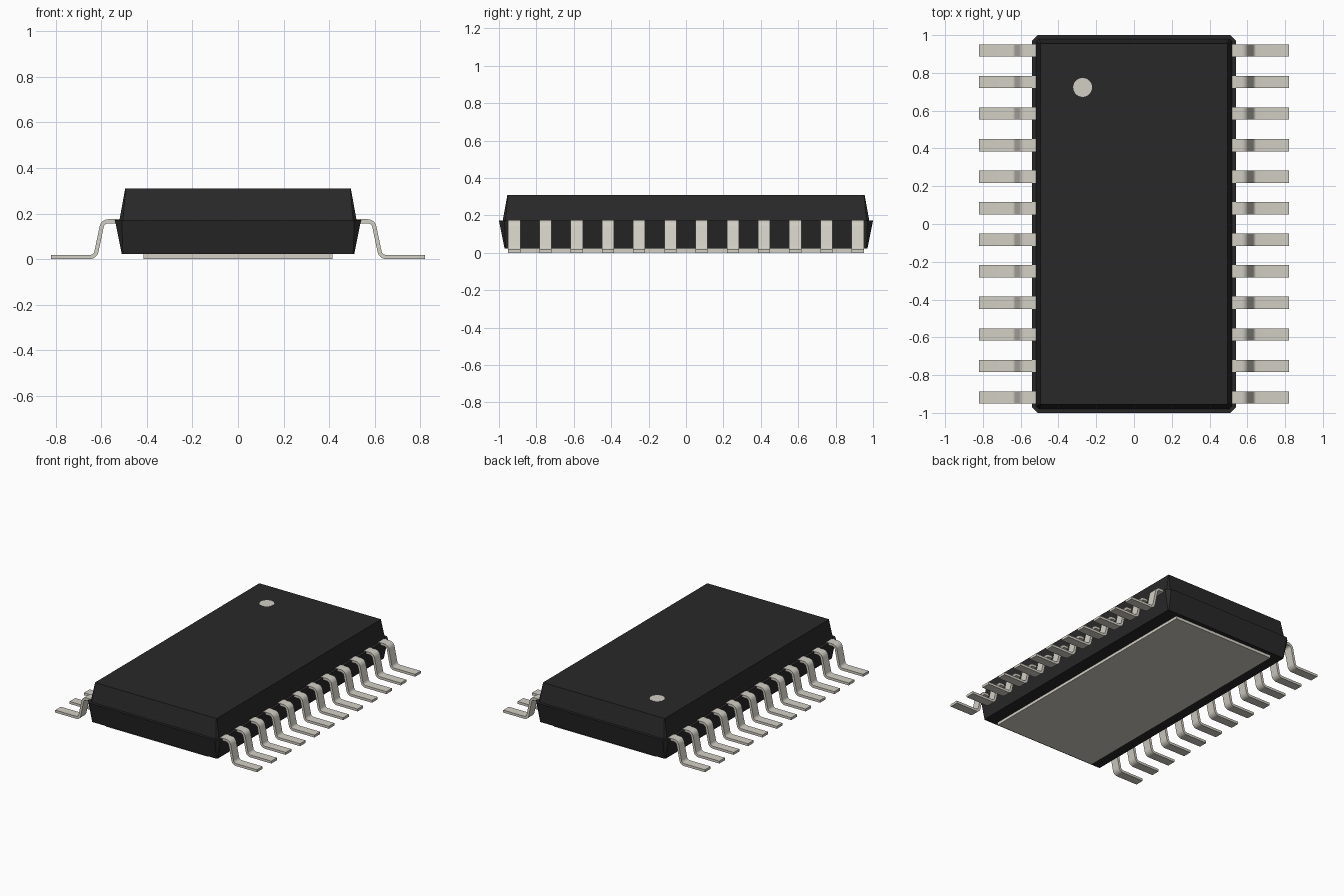
import bpy, bmesh, math
from mathutils import Vector

cube = bpy.data.objects.get("Cube")
if cube:
    bpy.data.objects.remove(cube, do_unlink=True)


def material(name, rgb):
    m = bpy.data.materials.new(name)
    m.use_nodes = True
    m.diffuse_color = (*rgb, 1)
    bsdf = m.node_tree.nodes["Principled BSDF"]
    bsdf.inputs["Base Color"].default_value = (*rgb, 1)
    bsdf.inputs["Roughness"].default_value = 0.6
    return m


BLACK = material("black plastic", (0.022, 0.022, 0.022))
METAL = material("tinned metal", (0.64, 0.62, 0.55))


def finish(name, bm, mat, smooth=False):
    bmesh.ops.recalc_face_normals(bm, faces=bm.faces)
    mesh = bpy.data.meshes.new(name)
    bm.to_mesh(mesh)
    bm.free()
    mesh.materials.append(mat)
    ob = bpy.data.objects.new(name, mesh)
    bpy.context.collection.objects.link(ob)
    if smooth:
        bpy.ops.object.select_all(action='DESELECT')
        ob.select_set(True)
        bpy.context.view_layer.objects.active = ob
        bpy.ops.object.shade_smooth_by_angle(angle=math.radians(35))


def loft(name, rings, mat, smooth=False):
    """Skin a list of point loops and cap both ends."""
    bm = bmesh.new()
    rings = [[bm.verts.new(p) for p in ring] for ring in rings]
    for a, b in zip(rings, rings[1:]):
        for i in range(len(a)):
            j = (i + 1) % len(a)
            bm.faces.new((a[i], a[j], b[j], b[i]))
    bm.faces.new(rings[0])
    bm.faces.new(rings[-1])
    finish(name, bm, mat, smooth)


def chamfered_ring(hx, hy, z, c):
    """Rectangle with cut corners, as a loop of eight points."""
    pts = []
    for sx, sy in ((1, 1), (-1, 1), (-1, -1), (1, -1)):
        a = (sx * hx, sy * (hy - c), z)
        b = (sx * (hx - c), sy * hy, z)
        pts += [a, b] if sx == sy else [b, a]
    return pts


# Moulded body: the two halves taper away from a narrow parting ledge
MID, TOP = 0.172, 0.309
loft("body", [chamfered_ring(0.51, 0.97, 0.022, 0.005),
              chamfered_ring(0.54, 1.0, MID, 0.03),
              chamfered_ring(0.52, 0.98, MID, 0.015),
              chamfered_ring(0.495, 0.955, TOP, 0.003)], BLACK)

# Thermal pad under the body
bm = bmesh.new()
bmesh.ops.create_cube(bm, size=1)
for v in bm.verts:
    v.co = (v.co.x * 0.83, v.co.y * 1.88, 0.0125 + v.co.z * 0.023)
finish("thermal_pad", bm, METAL)

# Pin one marker, almost flush with the top
bm = bmesh.new()
bmesh.ops.create_cone(bm, cap_ends=True, segments=32, radius1=0.05,
                      radius2=0.05, depth=0.004)
bmesh.ops.translate(bm, verts=bm.verts, vec=(-0.272, 0.723, TOP - 0.001))
finish("pin_one_marker", bm, METAL, True)


# Gull-wing leads
def rounded_path(corners, radius, steps=6):
    """(point, tangent) pairs along a polyline with rounded corners."""
    corners = [Vector(c) for c in corners]
    path = [(corners[0], (corners[1] - corners[0]).normalized())]
    for a, b, c in zip(corners, corners[1:], corners[2:]):
        u, w = (a - b).normalized(), (c - b).normalized()
        half = u.angle(w) / 2
        centre = b + (u + w).normalized() * radius / math.sin(half)
        reach = radius / math.tan(half)
        start, end = b + u * reach - centre, b + w * reach - centre
        # Even angles across the arc, blended between its two ends
        sweep = math.pi - 2 * half
        for i in range(steps + 1):
            k = i / steps
            p, q = math.sin((1 - k) * sweep), math.sin(k * sweep)
            path.append((centre + (start * p + end * q) / math.sin(sweep),
                         (w * q - u * p).normalized()))
    path.append((corners[-1], (corners[-1] - corners[-2]).normalized()))
    return path


LEAD_PATH = rounded_path([(0.5, 0.166), (0.593, 0.166),
                          (0.626, 0.009), (0.82, 0.009)], 0.03)


def make_lead(name, side, y, width=0.065, thick=0.018):
    rings = []
    for p, t in LEAD_PATH:
        n = Vector((-t.y, t.x)) * thick / 2
        rings.append([(side * q.x, y + s * width / 2, q.y)
                      for q, s in ((p + n, -1), (p + n, 1),
                                   (p - n, 1), (p - n, -1))])
    loft(name, rings, METAL, True)


# Twelve leads on each long side
COUNT, PITCH = 12, 0.167
for side, label in ((1, "left"), (-1, "right")):
    for k in range(COUNT):
        make_lead(f"{label}_lead_{k + 1}", side, (k - (COUNT - 1) / 2) * PITCH)
